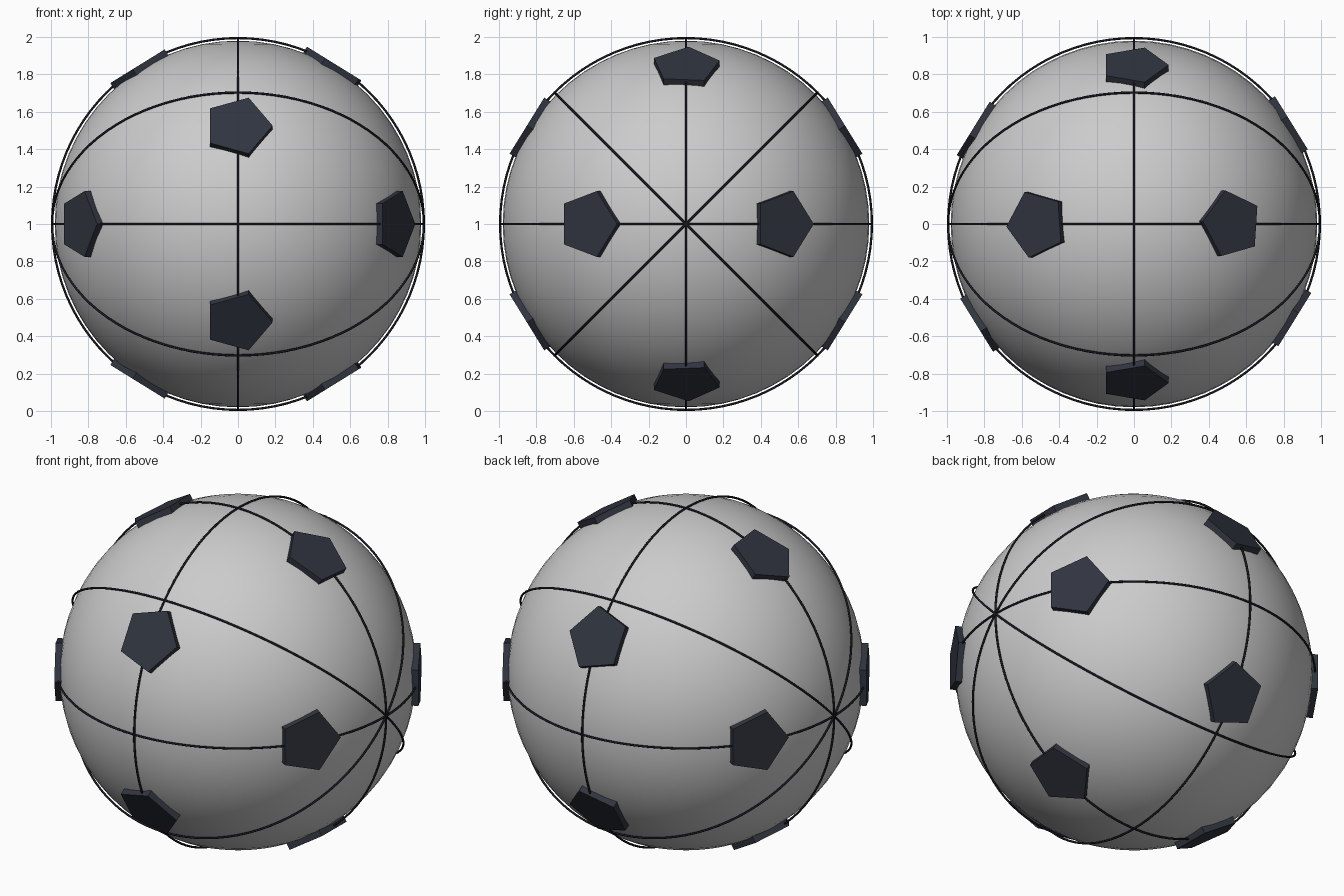
import bpy
import math
from mathutils import Vector, Matrix

if "Cube" in bpy.data.objects:
    bpy.data.objects.remove(bpy.data.objects["Cube"])

CENTRE = Vector((0, 0, 1))


def make_material(name, colour):
    mat = bpy.data.materials.new(name)
    mat.diffuse_color = (*colour, 1)
    mat.use_nodes = True
    mat.node_tree.nodes["Principled BSDF"].inputs["Base Color"].default_value = mat.diffuse_color
    return mat


dark = make_material("dark_panel", (0.03, 0.035, 0.05))
black = make_material("black_seam", (0.01, 0.01, 0.014))

# Ball body
bpy.ops.mesh.primitive_uv_sphere_add(segments=64, ring_count=32, radius=0.98, location=CENTRE)
bpy.context.object.name = "ball"
bpy.ops.object.shade_smooth()


# Pentagon plates, one on each corner of an icosahedron
def add_plate(name, normal, radius=0.185, thickness=0.04, distance=0.98):
    bpy.ops.mesh.primitive_cylinder_add(vertices=5, radius=radius, depth=thickness)
    plate = bpy.context.object
    plate.name = name
    # lay the prism facing the front with one corner towards +x
    plate.data.transform(Matrix.Rotation(math.pi / 2, 4, 'X') @ Matrix.Rotation(-math.pi / 2, 4, 'Z'))
    turn = Vector((0, -1, 0)).rotation_difference(normal)
    plate.matrix_world = Matrix.Translation(CENTRE + normal * distance) @ turn.to_matrix().to_4x4()
    plate.data.materials.append(dark)


phi = (1 + math.sqrt(5)) / 2
count = 0
for a in (-1, 1):
    for b in (-phi, phi):
        for corner in ((0, b, a), (b, a, 0), (a, 0, b)):
            count += 1
            add_plate(f"pentagon_plate_{count}", Vector(corner).normalized())


# Thin seam rings
def add_ring(name, rotation):
    bpy.ops.mesh.primitive_torus_add(major_radius=0.994, minor_radius=0.006, major_segments=96,
                                     minor_segments=8, location=CENTRE, rotation=rotation)
    ring = bpy.context.object
    ring.name = name
    ring.data.materials.append(black)
    bpy.ops.object.shade_smooth()


# four rings share the x axis, one crosses them
for i in range(4):
    add_ring(f"seam_ring_{i + 1}", (i * math.pi / 4, 0, 0))
add_ring("seam_ring_cross", (0, math.pi / 2, 0))
